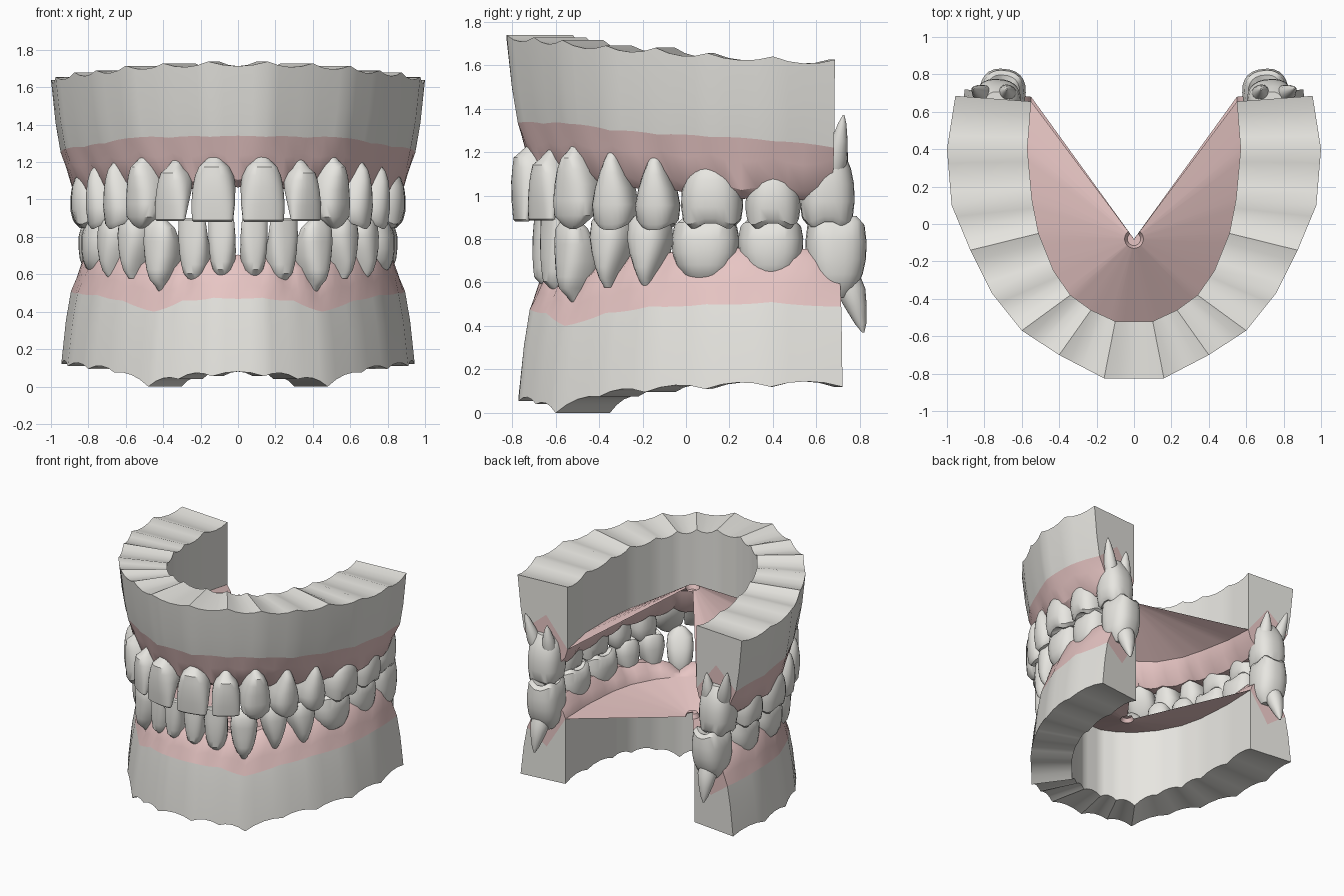
import bpy, bmesh, math
from mathutils import Vector

if "Cube" in bpy.data.objects:
    bpy.data.objects.remove(bpy.data.objects["Cube"])

pink = bpy.data.materials.new("gum_pink")
pink.diffuse_color = (0.80, 0.56, 0.55, 1)
pink.use_nodes = True
pink.node_tree.nodes["Principled BSDF"].inputs["Base Color"].default_value = pink.diffuse_color
ivory = bpy.data.materials.new("ivory")
ivory.diffuse_color = (0.80, 0.79, 0.75, 1)
ivory.use_nodes = True
ivory.node_tree.nodes["Principled BSDF"].inputs["Base Color"].default_value = ivory.diffuse_color


def make(name, bm, mat=None):
    me = bpy.data.meshes.new(name)
    bm.to_mesh(me)
    bm.free()
    ob = bpy.data.objects.new(name, me)
    bpy.context.collection.objects.link(ob)
    me.materials.append(mat or ivory)
    return ob


# Arch stations, one per tooth: outer xy, inner xy, base z, bone/gum line z, margin z
UPPER = [(.16, -.825, .10, -.52, 1.738, 1.335, 1.17), (.40, -.70, .23, -.46, 1.728, 1.33, 1.15),
         (.60, -.57, .34, -.38, 1.715, 1.33, 1.17), (.76, -.37, .43, -.25, 1.69, 1.30, 1.14),
         (.875, -.14, .51, -.05, 1.68, 1.28, 1.13), (.975, .10, .545, .13, 1.655, 1.27, 1.10),
         (1.0, .40, .57, .40, 1.64, 1.25, 1.08), (.955, .685, .55, .655, 1.625, 1.22, 1.09)]
LOWER = [(.14, -.77, .08, -.48, .055, .475, .60), (.32, -.69, .19, -.43, .04, .46, .59),
         (.48, -.60, .30, -.35, .0, .40, .55), (.66, -.40, .41, -.22, .075, .46, .62),
         (.80, -.19, .50, -.05, .095, .49, .64), (.91, .09, .54, .12, .11, .50, .65),
         (.945, .39, .56, .40, .12, .51, .66), (.905, .72, .55, .68, .12, .49, .64)]


def section(st, s, m):
    """Cross-section of the jaw; s=+1 upper, -1 lower; m = 0 at a tooth, 1 between two teeth."""
    ox, oy, ix, iy, zb, zl, zm = st
    zr = zl - .075 if s > 0 else .62                     # inner rim height
    o, i = Vector((ox, oy)), Vector((ix, iy))
    n = (i - o).normalized()
    zb -= s * .025 * m
    zl += s * .006 * m
    zm -= s * .065 * m
    crest = zm - s * (.08 - .04 * m)
    pts = [(o, zb), (o + n * .025, zb * .4 + zl * .6), (o + n * .052, zl), (o + n * .08, (zl + zm) / 2 + s * .01),
           (o + n * .115, zm), (o + n * .17, crest), (i - n * .08, crest), (i - n * .02, (crest + zr) / 2),
           (i, zr), (i, zb)]
    return [Vector((p.x, p.y, z)) for p, z in pts]


def jaw(prefix, half, s, apex):
    left = [(-a, b, -c, d, *r) for a, b, c, d, *r in reversed(half)]
    full = left + half
    secs = []
    for st, nxt in zip(full, full[1:]):
        for u in (0, .25, .5, .75):
            secs.append(section([a + (b - a) * u for a, b in zip(st, nxt)], s, 4 * u * (1 - u)))
    secs.append(section(full[-1], s, 0))
    bm = bmesh.new()
    rows = [[bm.verts.new(p) for p in sec] for sec in secs]
    n = len(rows[0])
    is_gum = lambda j: 1 if 2 <= j < 8 else 0
    for a, b in zip(rows, rows[1:]):
        for j in range(n):
            f = bm.faces.new((a[j], a[(j + 1) % n], b[(j + 1) % n], b[j]))
            f.material_index = is_gum(j)
    for row in (rows[0], rows[-1]):                      # fan-shaped end caps
        c = bm.verts.new((row[0].co + row[4].co + row[8].co + row[9].co) / 4)
        for j in range(n):
            bm.faces.new((row[j], row[(j + 1) % n], c)).material_index = is_gum(j)
    bmesh.ops.recalc_face_normals(bm, faces=bm.faces)
    for idx, part, mat in ((0, "bone", None), (1, "gum", pink)):
        part_bm = bm.copy()
        bmesh.ops.delete(part_bm, geom=[f for f in part_bm.faces if f.material_index != idx], context='FACES')
        for f in part_bm.faces:
            f.material_index = 0
        make(prefix + "_" + part, part_bm, mat)
    bm.free()
    # palate or mouth floor: a fan from the inner rim to a small dimple in the middle
    bm = bmesh.new()
    apex = Vector(apex)
    fan = []
    for sec in secs:
        rim = sec[8]
        d = Vector((rim.x - apex.x, rim.y - apex.y, 0)).normalized()
        dip = Vector((0, 0, s * .03))
        fan.append([bm.verts.new(p) for p in (rim, apex + d * .05, apex + d * .035 - dip, apex + d * .004 - dip)])
    for a, b in zip(fan, fan[1:]):
        for j in range(3):
            bm.faces.new((a[j], b[j], b[j + 1], a[j + 1]) if s < 0 else (a[j], a[j + 1], b[j + 1], b[j]))
    make(prefix + ("_palate" if s > 0 else "_mouth_floor"), bm, pink)


jaw("upper", UPPER, 1, (0, -.08, 1.49))
jaw("lower", LOWER, -1, (0, -.08, .50))

# Tooth profiles from biting edge (0) over neck (1) to root: t, width, depth (, outward shift)
INCISOR = [(0, .88, .2, .28), (.03, .95, .32, .28), (.3, 1, .55, .21), (.6, .97, .85, .08),
           (.8, .88, .97), (.95, .70, .92), (1.05, .45, .7, -.07), (1.3, .1, .15, -.2)]
CANINE = [(0, .12, .1, .2), (.05, .45, .3, .2), (.18, .9, .62, .16), (.38, 1, .85, .07),
          (.6, .94, 1), (.8, .78, 1), (.95, .55, .92), (1.05, .33, .7, -.07), (1.3, .1, .15, -.2)]
MOLAR = [(.12, .15, .15), (.07, .45, .45), (.02, .76, .74), (.1, .94, .9), (.35, 1, 1),
         (.6, .98, 1), (.82, .87, .95), (1.0, .68, .82), (1.15, .45, .5)]
PREMOLAR = [(t, w * (1 - .28 * max(0, t - .4) / .4), d) for t, w, d in MOLAR]   # more tapered neck
# kind -> profile, cusp height, cusp count
KIND = {"incisor": (INCISOR, 0, 2), "canine": (CANINE, 0, 2),
        "premolar": (PREMOLAR, .015, 2), "molar": (MOLAR, .014, 4)}
NAMES = ["central_incisor", "lateral_incisor", "canine", "first_premolar", "second_premolar",
         "first_molar", "second_molar", "third_molar"]
# centre x, y, width, depth, biting z, neck z
UPPER_TEETH = [(.125, -.70, .235, .20, .88, 1.19), (.335, -.625, .20, .17, .885, 1.155),
               (.485, -.495, .215, .21, .845, 1.19), (.61, -.325, .205, .215, .85, 1.16),
               (.695, -.13, .20, .235, .85, 1.15), (.755, .12, .285, .275, .855, 1.12),
               (.765, .40, .255, .265, .855, 1.10), (.73, .65, .25, .25, .86, 1.18)]
LOWER_TEETH = [(.08, -.625, .145, .16, .90, .61), (.225, -.58, .165, .17, .90, .59),
               (.40, -.50, .19, .20, .91, .555), (.54, -.34, .19, .20, .91, .62),
               (.64, -.165, .20, .22, .905, .62), (.705, .09, .31, .265, .89, .635),
               (.72, .39, .30, .265, .89, .635), (.705, .69, .28, .25, .90, .58)]


def loft(name, rings):
    bm = bmesh.new()
    vr = [[bm.verts.new(p) for p in r] for r in rings]
    n = len(vr[0])
    for a, b in zip(vr, vr[1:]):
        for j in range(n):
            bm.faces.new((a[j], a[(j + 1) % n], b[(j + 1) % n], b[j]))
    bm.faces.new(vr[0])
    bm.faces.new(vr[-1])
    bmesh.ops.recalc_face_normals(bm, faces=bm.faces)
    make(name, bm)


def tooth(name, kind, spec, out, s, side):
    x, y, w, d, tip, neck = spec
    profile, amp, cusps = KIND[kind]
    tan = Vector((-out.y, out.x))
    rings = []
    for t, ws, ds, *off in profile:
        off = off[0] if off else 0
        ring = []
        for k in range(24):
            a = 2 * math.pi * (k + .5) / 24
            c, q = math.cos(a), math.sin(a)
            c1, q1 = math.copysign(abs(c) ** .8, c), math.copysign(abs(q) ** .8, q)
            p = Vector((x, y)) + tan * (c1 * ws * w / 2) + out * (d * (off + q1 * ds / 2))
            z = tip + (neck - tip) * t
            if t < .2:
                z += s * amp * math.cos(cusps * a)
            ring.append(Vector((side * p.x, p.y, z)))
        rings.append(ring)
    loft(name, rings)


def root(name, base, tip, r, side):
    """Tapered root exposed behind the jaw end."""
    b, t = Vector(base), Vector(tip)
    rings = []
    for f, k in ((0, .9), (.25, 1), (.55, .75), (.85, .38), (1, .08)):
        c = b.lerp(t, f)
        rings.append([Vector((side * (c.x + r * k * math.cos(a)), c.y + r * k * math.sin(a), c.z))
                      for a in (2 * math.pi * j / 16 for j in range(16))])
    loft(name, rings)


for prefix, teeth, arch, s in (("upper", UPPER_TEETH, UPPER, 1), ("lower", LOWER_TEETH, LOWER, -1)):
    for side, sn in ((1, "right"), (-1, "left")):
        for spec, st, nm in zip(teeth, arch, NAMES):
            out = Vector((st[0] - st[2], st[1] - st[3])).normalized()
            tooth(f"{prefix}_{nm}_{sn}", nm.split("_")[-1], spec, out, s, side)

# exposed roots of the rearmost molars
for side, sn in ((1, "right"), (-1, "left")):
    root("upper_outer_root_" + sn, (.79, .68, 1.10), (.86, .725, 1.37), .052, side)
    root("upper_inner_root_" + sn, (.68, .685, 1.10), (.68, .72, 1.32), .052, side)
    root("lower_root_" + sn, (.71, .735, .64), (.72, .815, .37), .07, side)

# smooth shading with crisp edges
for ob in bpy.context.scene.objects:
    ob.select_set(True)
    bpy.context.view_layer.objects.active = ob
bpy.ops.object.shade_smooth_by_angle(angle=math.radians(35))
